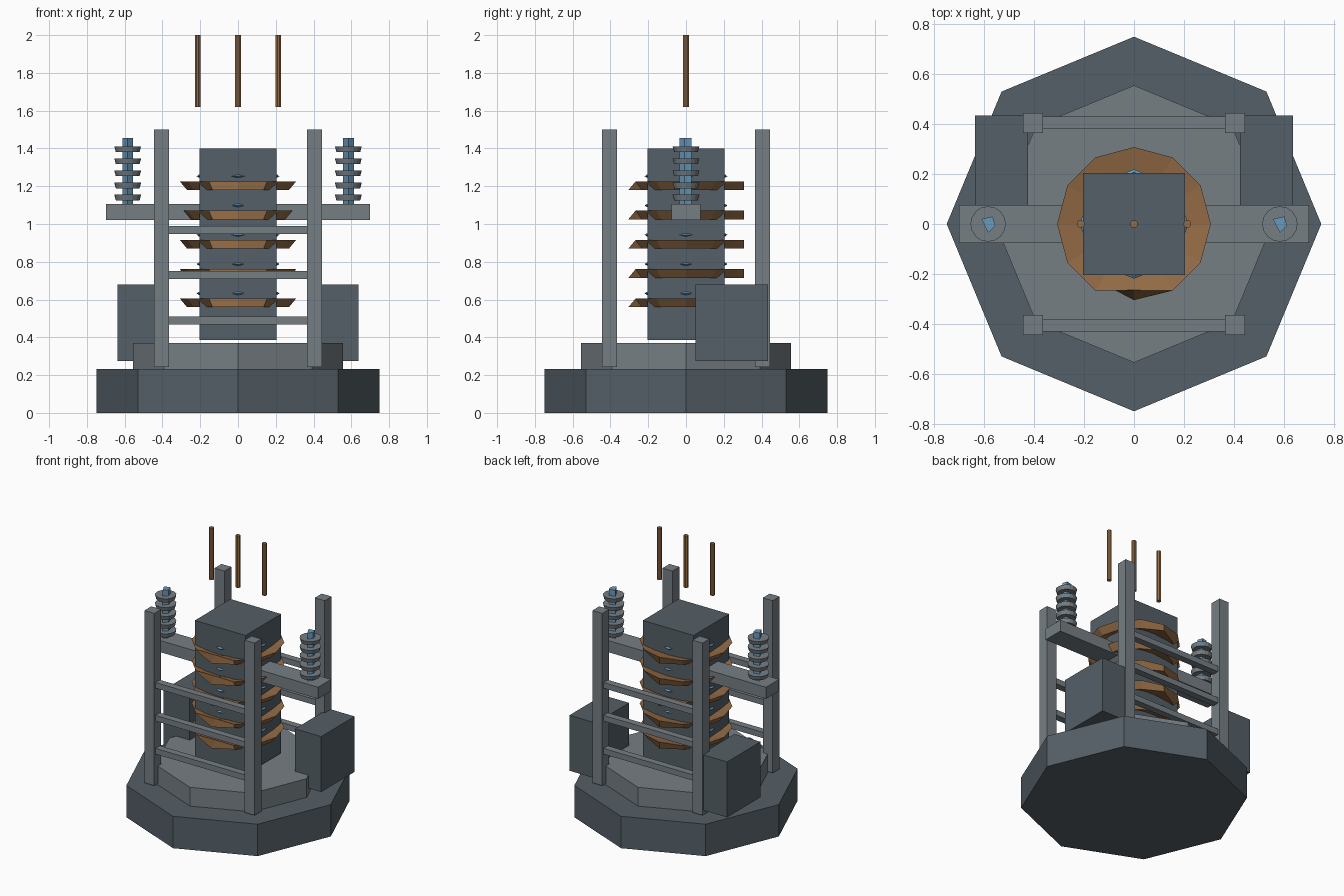
import bpy, bmesh
from math import sin, cos, pi, radians

if "Cube" in bpy.data.objects:
    bpy.data.objects.remove(bpy.data.objects["Cube"])


def material(name, rgb):
    m = bpy.data.materials.new(name)
    m.diffuse_color = (*rgb, 1)
    m.use_nodes = True
    m.node_tree.nodes["Principled BSDF"].inputs["Base Color"].default_value = m.diffuse_color
    return m


DARK = material("dark_steel", (0.09, 0.115, 0.135))
STEEL = material("light_steel", (0.18, 0.21, 0.23))
COPPER = material("copper", (0.30, 0.15, 0.06))
BLUE = material("blue_glow", (0.14, 0.32, 0.50))


def loft(name, rings, mat, closed=False):
    """Skin equal-length rings of points; cap the ends unless closed."""
    bm = bmesh.new()
    vs = [[bm.verts.new(p) for p in ring] for ring in rings]
    n = len(rings[0])
    count = len(vs) if closed else len(vs) - 1
    for k in range(count):
        a, b = vs[k], vs[(k + 1) % len(vs)]
        for i in range(n):
            j = (i + 1) % n
            bm.faces.new((a[i], a[j], b[j], b[i]))
    if not closed:
        bm.faces.new(vs[0][::-1])
        bm.faces.new(vs[-1])
    bmesh.ops.recalc_face_normals(bm, faces=bm.faces[:])
    me = bpy.data.meshes.new(name)
    bm.to_mesh(me)
    bm.free()
    me.materials.append(mat)
    ob = bpy.data.objects.new(name, me)
    bpy.context.collection.objects.link(ob)
    return ob


def box(name, x0, x1, y0, y1, z0, z1, mat):
    return loft(name, [[(x0, y0, z), (x1, y0, z), (x1, y1, z), (x0, y1, z)]
                       for z in (z0, z1)], mat)


def prism(name, n, r0, r1, z0, z1, mat, x=0, y=0, turn=0):
    angles = [turn + 2 * pi * i / n for i in range(n)]
    return loft(name, [[(x + r * cos(a), y + r * sin(a), z) for a in angles]
                       for r, z in ((r0, z0), (r1, z1))], mat)


# Octagonal plinth and core
prism("base", 8, 0.75, 0.75, 0, 0.233, DARK)
prism("base_step", 8, 0.555, 0.555, 0.233, 0.37, STEEL)
box("core", -0.205, 0.205, -0.205, 0.205, 0.385, 1.40, DARK)

# Faceted copper coils: outer edge leans in at the bottom, out at the front
for k in range(5):
    z = 0.583 + 0.155 * k
    lo, hi = z - 0.023, z + 0.023
    sections = []
    for i in range(12):
        a = i * pi / 6
        top, bottom = 0.308, 0.27
        if i == 9:
            top, bottom = 0.265, 0.305
        elif i == 3:
            bottom = 0.308
        sections.append([(r * cos(a), r * sin(a), h) for r, h in
                         ((0.20, z), (bottom, lo), (top, hi))])
    loft(f"copper_coil_{k + 1}", sections, COPPER, closed=True)

    # Thin blue ring that just breaks through the core faces
    zr = z + 0.05
    ring = []
    for i in range(8):
        a = i * pi / 4
        ring.append([(r * cos(a), r * sin(a), zr + h) for r, h in
                     ((0.195, 0), (0.208, -0.008), (0.219, 0), (0.208, 0.008))])
    loft(f"blue_ring_{k + 1}", ring, BLUE, closed=True)

# Corner posts and rails, front and back
for sy, side in ((-1, "front"), (1, "back")):
    y = 0.405 * sy
    for sx, hand in ((-1, "left"), (1, "right")):
        x = 0.405 * sx
        box(f"{side}_{hand}_post", x - 0.04, x + 0.04, y - 0.04, y + 0.04,
            0.242, 1.50, STEEL)
    for k, z in enumerate((0.488, 0.729, 0.969)):
        box(f"{side}_rail_{k + 1}", -0.37, 0.37, y - 0.025, y + 0.025,
            z - 0.021, z + 0.021, STEEL)

# Cross arm with stacked insulators, and side cabinets
box("cross_arm", -0.70, 0.70, -0.076, 0.076, 1.02, 1.105, STEEL)
ROD = ((-0.027, 0.02), (0, -0.035), (0.029, -0.008), (0.018, 0.03))
for s, hand in ((-1, "left"), (1, "right")):
    x = 0.584 * s
    loft(f"{hand}_insulator_rod",
         [[(x + dx, dy, z) for dx, dy in ROD] for z in (1.10, 1.455)], BLUE)
    for k in range(5):
        z = 1.14 + 0.064 * k
        prism(f"{hand}_insulator_disc_{k + 1}", 16, 0.063, 0.071,
              z - 0.015, z + 0.015, STEEL, x=x)
    x0, x1 = sorted((0.425 * s, 0.637 * s))
    box(f"{hand}_cabinet", x0, x1, 0.05, 0.435, 0.275, 0.68, DARK)

# Floating copper rods
for k in range(3):
    prism(f"copper_rod_{k + 1}", 8, 0.016, 0.016, 1.62, 2.0, COPPER,
          x=0.214 * (k - 1), turn=radians(22.5))
